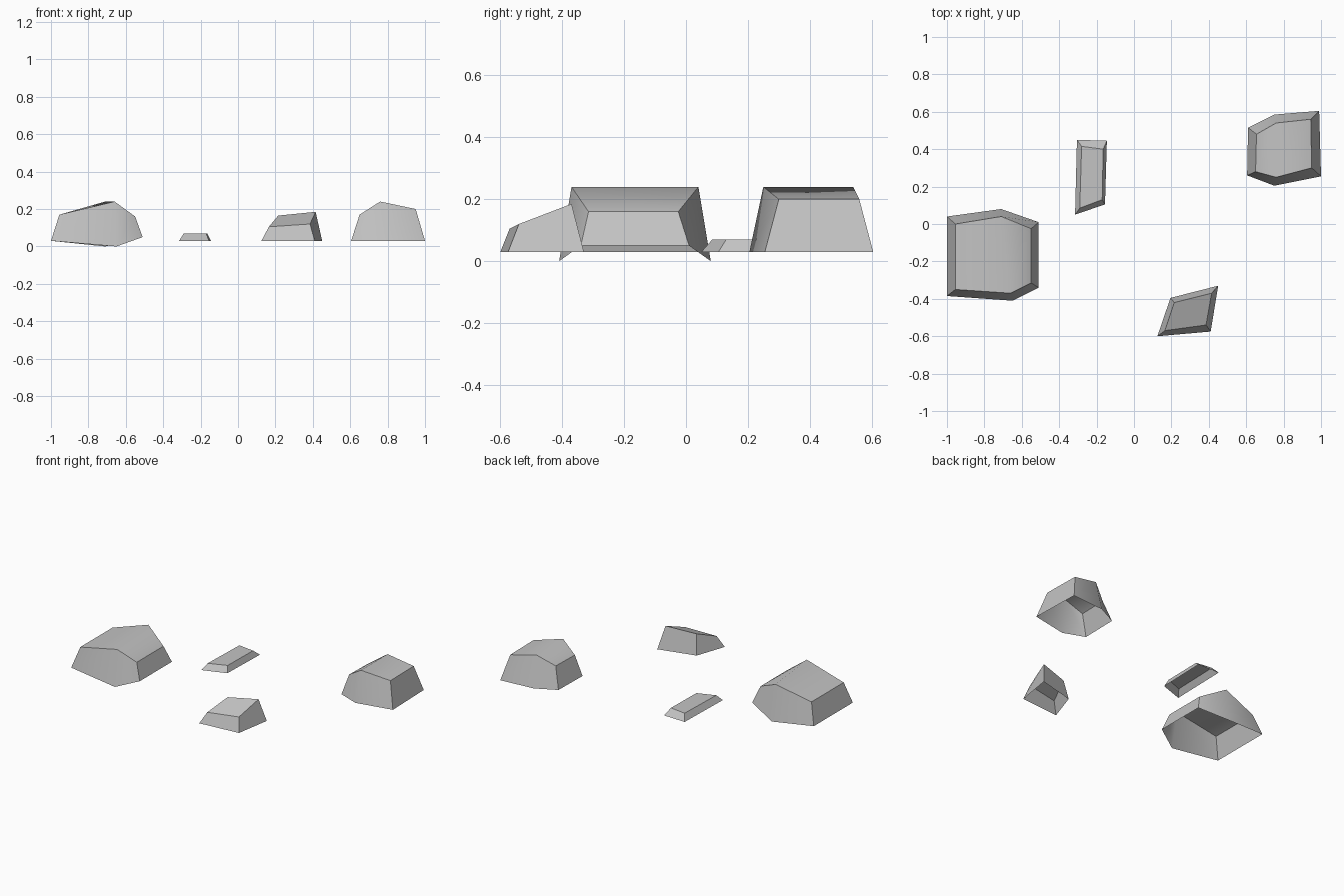
import bpy
import bmesh

default_cube = bpy.data.objects.get("Cube")
if default_cube:
    bpy.data.objects.remove(default_cube, do_unlink=True)

# Single stone colour
stone = bpy.data.materials.new("stone grey")
stone.use_nodes = True
grey = (0.55, 0.55, 0.55, 1)
stone.diffuse_color = grey
stone.node_tree.nodes["Principled BSDF"].inputs["Base Color"].default_value = grey


def make_rock(name, base, top):
    """Open-bottomed stone from two rings, listed clockwise from the back left corner.
    Six-sided stones get a soft ridge from the back middle to the front middle."""
    bm = bmesh.new()
    lower = [bm.verts.new(point) for point in base]
    upper = [bm.verts.new(point) for point in top]
    count = len(base)
    ridged = count == 6

    # Sloping side walls
    for i in range(count):
        j = (i + 1) % count
        bm.faces.new((lower[j], lower[i], upper[i], upper[j]))

    # Cap, split along the ridge when there is one
    if ridged:
        bm.faces.new((upper[5], upper[4], upper[1], upper[0]))
        bm.faces.new((upper[4], upper[3], upper[2], upper[1]))
    else:
        bm.faces.new(upper[::-1])

    # Soft shading over the ridge and the middle of the front and back walls
    soft = set()
    if ridged:
        soft = {upper[1], upper[4], lower[1], lower[4]}
    for face in bm.faces:
        face.smooth = ridged
    for edge in bm.edges:
        edge.smooth = all(vert in soft for vert in edge.verts)

    mesh = bpy.data.meshes.new(name)
    bm.to_mesh(mesh)
    bm.free()
    mesh.materials.append(stone)
    rock = bpy.data.objects.new(name, mesh)
    bpy.context.collection.objects.link(rock)
    return rock


def level(outline, height):
    """Place a flat outline at one height."""
    return [(x, y, height) for x, y in outline]


ground = 0.03

# Largest stone, with a slightly sunken underside
make_rock(
    "large_rock",
    base=[(-1, 0.04, ground), (-0.71, 0.08, 0), (-0.51, 0.01, 0.05),
          (-0.51, -0.34, 0.05), (-0.65, -0.41, 0), (-1, -0.385, ground)],
    top=[(-0.955, 0, 0.17), (-0.71, 0.04, 0.24), (-0.55, -0.025, 0.16),
         (-0.55, -0.315, 0.16), (-0.66, -0.37, 0.24), (-0.955, -0.35, 0.17)],
)

# Medium ridged stone
make_rock(
    "medium_rock",
    base=level([(0.61, 0.515), (0.75, 0.585), (0.99, 0.605),
                (1, 0.255), (0.75, 0.205), (0.605, 0.26)], ground),
    top=[(0.655, 0.48, 0.17), (0.76, 0.54, 0.24), (0.945, 0.56, 0.2),
         (0.95, 0.3, 0.2), (0.76, 0.25, 0.24), (0.65, 0.28, 0.17)],
)

# Small wedge stone, its top sloping down to the front
make_rock(
    "wedge_rock",
    base=level([(0.195, -0.395), (0.45, -0.33), (0.41, -0.575), (0.125, -0.6)], ground),
    top=[(0.215, -0.42, 0.165), (0.415, -0.37, 0.185),
         (0.385, -0.54, 0.12), (0.165, -0.57, 0.105)],
)

# Low, narrow slab
make_rock(
    "slab_rock",
    base=level([(-0.305, 0.45), (-0.145, 0.445), (-0.155, 0.105), (-0.315, 0.05)], ground),
    top=level([(-0.28, 0.415), (-0.165, 0.4), (-0.17, 0.13), (-0.29, 0.085)], 0.07),
)
